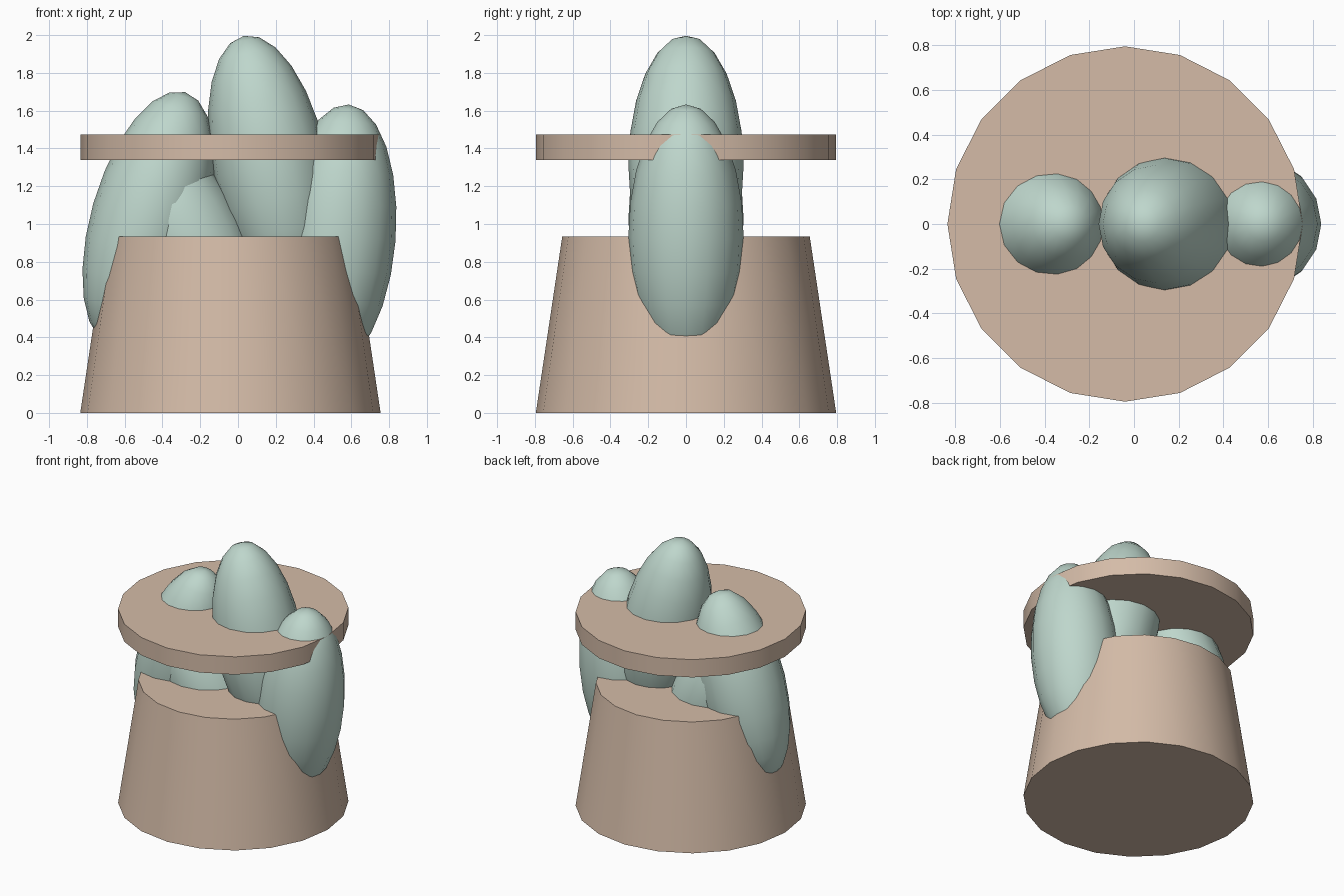
import bpy
import math

if "Cube" in bpy.data.objects:
    bpy.data.objects.remove(bpy.data.objects["Cube"])


def make_material(name, rgb):
    mat = bpy.data.materials.new(name)
    mat.use_nodes = True
    mat.diffuse_color = (*rgb, 1)
    mat.node_tree.nodes["Principled BSDF"].inputs["Base Color"].default_value = (*rgb, 1)
    return mat


def finish(name, mat):
    obj = bpy.context.object
    obj.name = name
    obj.data.materials.append(mat)
    bpy.ops.object.shade_smooth_by_angle(angle=math.radians(40))


def round_slab(name, mat, r_bottom, r_top, z_bottom, z_top):
    bpy.ops.mesh.primitive_cone_add(
        vertices=20, radius1=r_bottom, radius2=r_top, depth=z_top - z_bottom,
        location=(-0.04, 0, (z_bottom + z_top) / 2))
    finish(name, mat)


def pod(name, mat, x, z, length, tilt):
    # Long ellipsoid leaning sideways by the tilt angle
    bpy.ops.mesh.primitive_uv_sphere_add(
        segments=16, ring_count=12, radius=1, location=(x, 0, z), rotation=(0, tilt, 0))
    bpy.context.object.scale = (0.305, 0.305, length)
    bpy.ops.object.transform_apply(location=False, rotation=False, scale=True)
    finish(name, mat)


clay = make_material("warm clay", (0.66, 0.50, 0.39))
sage = make_material("pale sage green", (0.515, 0.675, 0.604))

# Tapered pot and the ring-like collar disc above it
round_slab("pot", clay, 0.795, 0.655, 0, 0.935)
round_slab("collar_disc", clay, 0.795, 0.795, 1.34, 1.475)

# Cluster of leaning pods growing out of the pot
pod("tall_pod", sage, 0.17, 1.31, 0.70, -0.2)
pod("right_pod", sage, -0.473, 1.025, 0.70, 0.28)
pod("left_pod", sage, 0.53, 0.935, 0.70, 0.08)
pod("inner_pod", sage, -0.25, 0.90, 0.60, -0.45)
